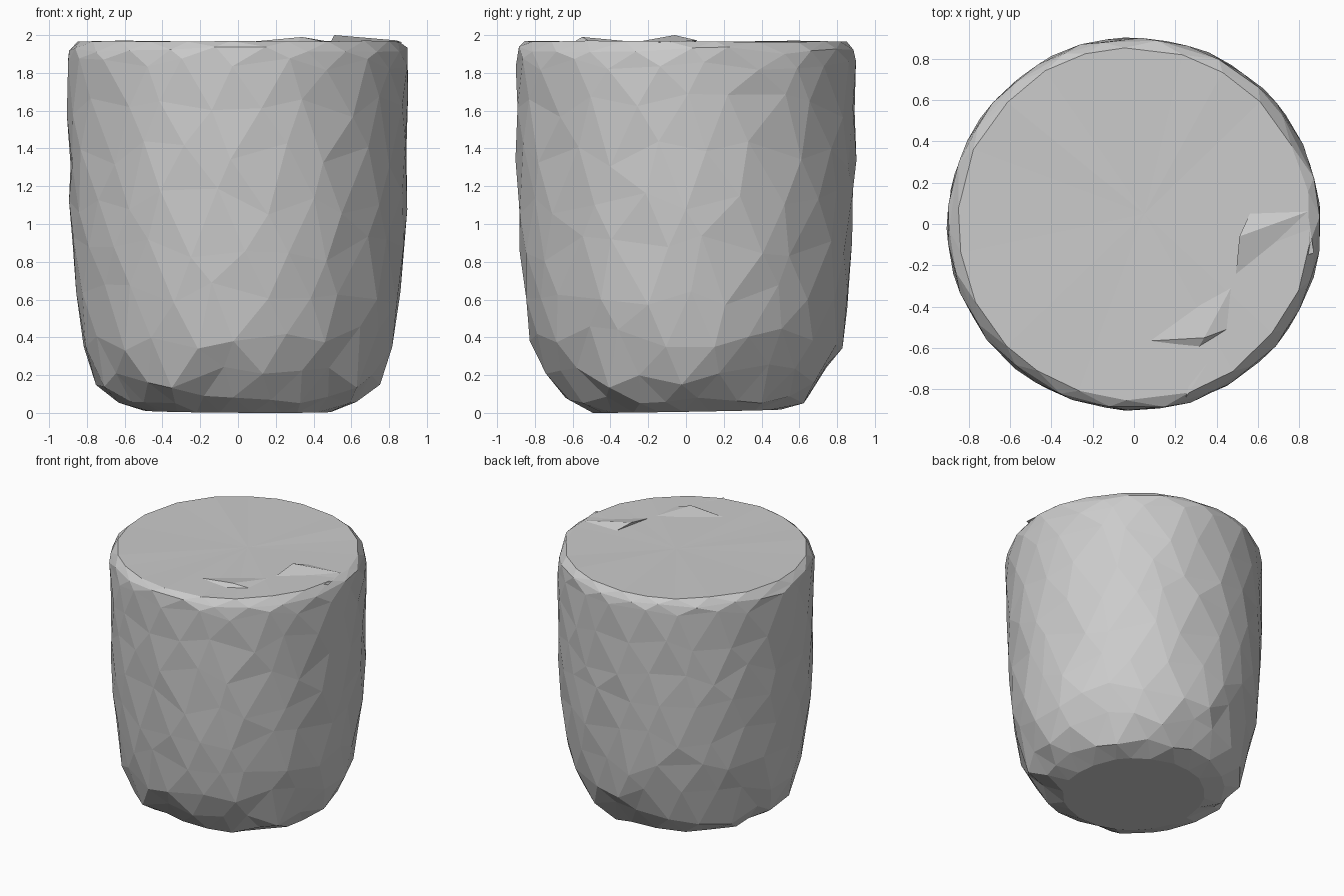
import bpy, bmesh, random
from math import sin, cos, pi

random.seed(4)
cube = bpy.data.objects.get("Cube")
if cube:
    bpy.data.objects.remove(cube)

grey = bpy.data.materials.new("stone grey")
grey.use_nodes = True
shade = (0.6, 0.6, 0.6, 1)
grey.diffuse_color = shade
grey.node_tree.nodes["Principled BSDF"].inputs["Base Color"].default_value = shade


def finish(bm, name):
    mesh = bpy.data.meshes.new(name)
    bm.to_mesh(mesh)
    bm.free()
    mesh.materials.append(grey)
    obj = bpy.data.objects.new(name, mesh)
    bpy.context.collection.objects.link(obj)
    return obj


# Hewn body: staggered rings joined by triangles, closed at both ends
SIDES = 22
profile = [(0.5, 0.015), (0.64, 0.07), (0.75, 0.2), (0.825, 0.4), (0.863, 0.62),
           (0.885, 0.87), (0.895, 1.12), (0.9, 1.37), (0.903, 1.62),
           (0.903, 1.85), (0.895, 1.92), (0.855, 1.967)]
last = len(profile) - 1
bm = bmesh.new()
rings = []
for i, (radius, height) in enumerate(profile):
    end = i in (0, last)
    lift = 0.004 if end else 0.02 if i in (1, last - 1) else 0.07
    if i == last - 2:
        lift = 0.035
    ring = []
    for k in range(SIDES):
        a = 2 * pi * (k + i % 2 / 2 + random.uniform(-0.2, 0.2)) / SIDES
        r = radius + random.uniform(-0.006, 0.004)
        z = height + random.uniform(-lift, lift)
        if i == 0:
            z = height * (1 - cos(a + 1.2)) * 0.6
        ring.append(bm.verts.new((r * cos(a), r * sin(a), z)))
    rings.append(ring)
for i, (low, high) in enumerate(zip(rings, rings[1:])):
    for k in range(SIDES):
        n = (k + 1) % SIDES
        if i % 2 == 0:
            bm.faces.new((low[k], low[n], high[k]))
            bm.faces.new((low[n], high[n], high[k]))
        else:
            bm.faces.new((low[k], low[n], high[n]))
            bm.faces.new((low[k], high[n], high[k]))
bm.faces.new(list(reversed(rings[0])))

# Slightly uneven lid
centre = bm.verts.new((0.05, 0.05, 1.962))
for k in range(SIDES):
    bm.faces.new((rings[-1][k], rings[-1][(k + 1) % SIDES], centre))
bmesh.ops.recalc_face_normals(bm, faces=bm.faces)
finish(bm, "hewn_body")


# Creases standing up from the lid
def crease(name, points, faces):
    bm = bmesh.new()
    verts = [bm.verts.new(p) for p in points]
    for f in faces:
        bm.faces.new([verts[j] for j in f])
    for f in bm.faces:
        f.normal_update()
        if f.normal.z < 0:
            f.normal_flip()
    finish(bm, name)


crease("side_crease",
       [(0.84, 0.06, 1.972), (0.56, 0.05, 1.965), (0.51, -0.06, 2.0),
        (0.49, -0.27, 1.962), (0.87, -0.14, 1.962)],
       [(0, 1, 2), (0, 2, 3), (0, 3, 4), (1, 3, 2)])
crease("front_crease",
       [(0.08, -0.565, 1.966), (0.31, -0.6, 1.96), (0.46, -0.505, 1.964),
        (0.34, -0.55, 1.99), (0.49, -0.27, 1.964), (0.25, -0.84, 1.967)],
       [(0, 1, 3), (1, 2, 3), (0, 3, 4), (3, 2, 4), (1, 5, 2)])
